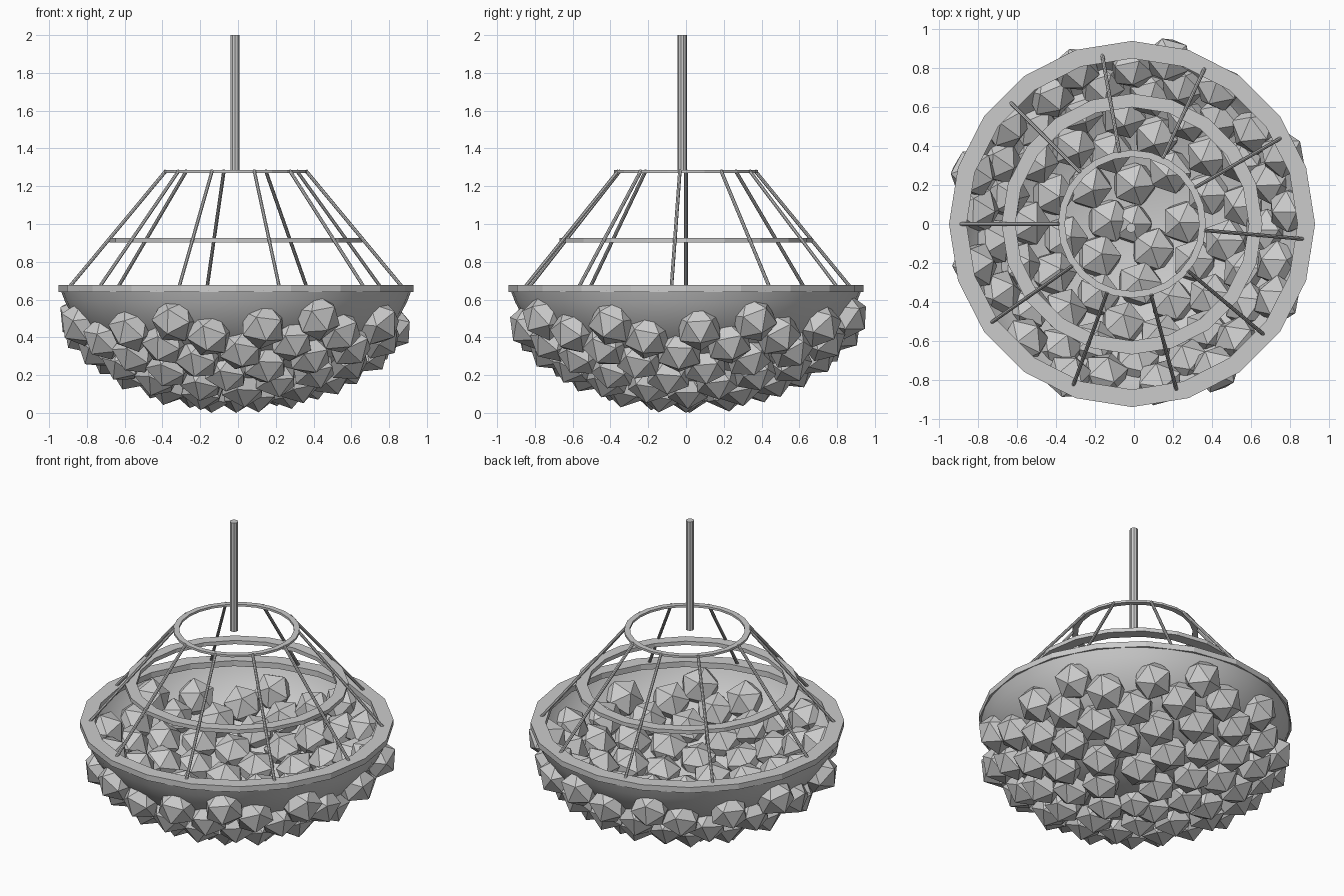
import bpy, bmesh, math, random
from mathutils import Vector, Matrix

if "Cube" in bpy.data.objects:
    bpy.data.objects.remove(bpy.data.objects["Cube"])

CX, CY = -0.01, 0.0
A, H, ZC = 0.952, 0.685, 0.80   # bowl ellipsoid: radius, half height, centre height


def add_mesh(name, bm):
    bmesh.ops.recalc_face_normals(bm, faces=bm.faces[:])
    me = bpy.data.meshes.new(name)
    bm.to_mesh(me)
    bm.free()
    ob = bpy.data.objects.new(name, me)
    bpy.context.collection.objects.link(ob)
    return ob


def lathe(name, profile, sides, closed):
    bm = bmesh.new()
    loops = []
    for r, z in profile:
        if r < 1e-5:
            loops.append([bm.verts.new((CX, CY, z))] * sides)
        else:
            loops.append([bm.verts.new((CX + r * math.sin(2 * math.pi * i / sides),
                                        CY + r * math.cos(2 * math.pi * i / sides), z))
                          for i in range(sides)])
    n = len(loops)
    for k in range(n if closed else n - 1):
        a, b = loops[k], loops[(k + 1) % n]
        for i in range(sides):
            j = (i + 1) % sides
            bm.faces.new(list(dict.fromkeys((a[i], a[j], b[j], b[i]))))
    return add_mesh(name, bm)


def ring(name, inner, outer, z0, z1, sides):
    return lathe(name, [(inner, z0), (outer, z0), (outer, z1), (inner, z1)], sides, True)


def bar(name, a, b, radius, sides):
    a, b = Vector(a), Vector(b)
    bm = bmesh.new()
    rot = (b - a).to_track_quat('Z', 'Y').to_matrix().to_4x4()
    bmesh.ops.create_cone(bm, cap_ends=True, segments=sides, radius1=radius, radius2=radius,
                          depth=(b - a).length, matrix=Matrix.Translation((a + b) / 2) @ rot)
    return add_mesh(name, bm)


# Bowl: shallow dish cut from a squashed sphere, smooth
max_t = math.acos((ZC - 0.65) / H)
bowl = lathe("bowl", [(A * math.sin(max_t * k / 14), ZC - H * math.cos(max_t * k / 14))
                      for k in range(15)], 40, False)
for p in bowl.data.polygons:
    p.use_smooth = True

# Rings of the frame
ring("rim_ring", 0.85, 0.94, 0.64, 0.677, 20)
ring("middle_ring", 0.60, 0.67, 0.902, 0.927, 20)
ring("top_ring", 0.345, 0.38, 1.271, 1.285, 24)

# Sloping spokes, spaced 35 degrees
for k in range(10):
    a = math.radians(180 + 35 * k)
    c, s = math.cos(a), math.sin(a)
    bar(f"spoke_{k + 1}", (CX + 0.88 * c, CY + 0.88 * s, 0.67),
        (CX + 0.37 * c, CY + 0.37 * s, 1.283), 0.0095, 8)

# Hanging rod
bar("hanging_rod", (-0.015, -0.02, 1.28), (-0.015, -0.02, 2.0), 0.025, 10)

# Crystals: low-poly icosahedra spread through the bowl wall, all tipped from one pose
random.seed(4)
bm = bmesh.new()
COUNT = 72
down = Vector((0, 0, -1))
for i in range(COUNT):
    c = 1 - 0.58 * i / (COUNT - 1)
    s = math.sqrt(1 - c * c)
    a = i * math.radians(137.508) + 0.6
    pos = Vector((CX + A * s * math.cos(a), CY + A * s * math.sin(a), ZC - H * c))
    n = Vector((s * math.cos(a) / A, s * math.sin(a) / A, -c / H)).normalized()
    m = Matrix.Translation(pos) @ down.rotation_difference(n).to_matrix().to_4x4()
    radius = 0.115 if i == 0 else random.uniform(0.124, 0.13)
    bmesh.ops.create_icosphere(bm, subdivisions=1, radius=radius, matrix=m)
for v in bm.verts:
    v.co.z = max(v.co.z, 0.0)
add_mesh("crystals", bm)
